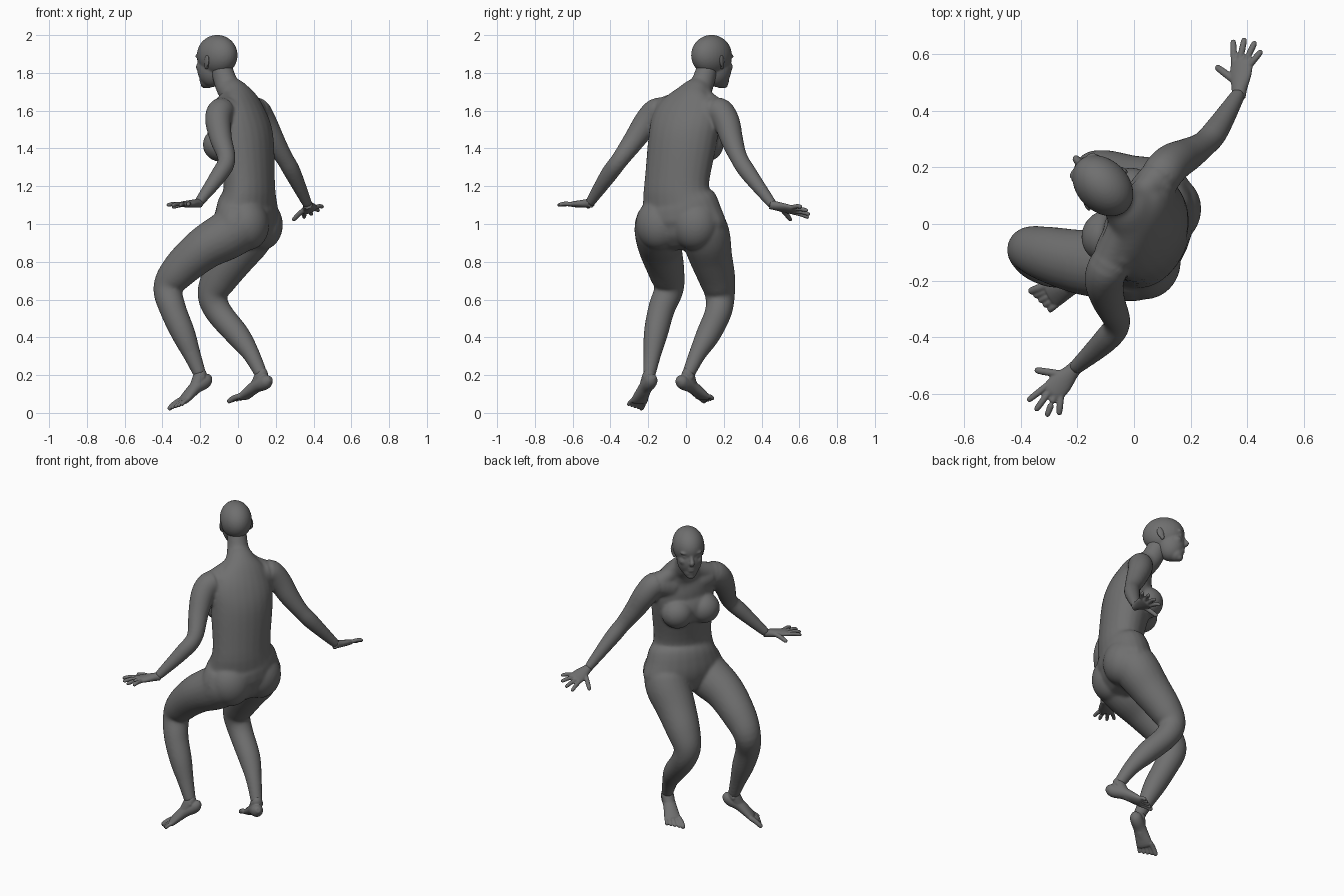
import bpy, bmesh, math
from mathutils import Vector, Matrix

cube = bpy.data.objects.get("Cube")
if cube:
    bpy.data.objects.remove(cube, do_unlink=True)

GREY = (.16, .16, .16, 1)
grey = bpy.data.materials.new("dark_grey")
grey.use_nodes = True
grey.diffuse_color = GREY
shader = grey.node_tree.nodes["Principled BSDF"]
shader.inputs["Base Color"].default_value = GREY
shader.inputs["Roughness"].default_value = .6

# The body twists: hips, chest and face each look further round
UP = Vector((0, 0, 1))
HIP_FRONT = Vector((-.93, .36, 0)).normalized()
CHEST_FRONT = Vector((-.88, .48, 0)).normalized()
FACE_FRONT = Vector((-.7, .7, 0)).normalized()


def right_of(forward):
    return forward.cross(UP).normalized()


HIP_RIGHT, CHEST_RIGHT, FACE_RIGHT = map(right_of, (HIP_FRONT, CHEST_FRONT, FACE_FRONT))


def spline(rows, i, t):
    """Catmull-Rom value between stations i and i+1."""
    before, start = rows[max(i - 1, 0)], rows[i]
    end, after = rows[i + 1], rows[min(i + 2, len(rows) - 1)]
    return [b + t / 2 * (c - a + t * (2*a - 5*b + 4*c - d + t * (3*b - a - 3*c + d)))
            for a, b, c, d in zip(before, start, end, after)]


def loft(bm, centres, widths, depths=None, side=HIP_RIGHT, end_side=None, steps=5, sides=24):
    """Closed elliptical tube along a smooth path."""
    depths = depths or widths
    stations = [(*c, w, d) for c, w, d in zip(centres, widths, depths)]
    rows = [spline(stations, i, k / steps)
            for i in range(len(stations) - 1) for k in range(steps)]
    rows.append(stations[-1])
    rings = []
    for n, row in enumerate(rows):
        behind, ahead = rows[max(n - 1, 0)], rows[min(n + 1, len(rows) - 1)]
        along = (Vector(ahead[:3]) - Vector(behind[:3])).normalized()
        across = side.lerp(end_side or side, n / (len(rows) - 1))
        across = (across - along * across.dot(along)).normalized()
        out = along.cross(across)
        angles = [math.tau * k / sides for k in range(sides)]
        rings.append([bm.verts.new(Vector(row[:3]) + across * row[3] * math.cos(a)
                                   + out * row[4] * math.sin(a)) for a in angles])
    for ring, following in zip(rings, rings[1:]):
        for k in range(sides):
            j = (k + 1) % sides
            bm.faces.new((ring[k], ring[j], following[j], following[k]))
    bm.faces.new(rings[0][::-1])
    bm.faces.new(rings[-1])


def ball(bm, centre, size, forward, tilt=0):
    """Ellipsoid; size is (forward, sideways, up)."""
    axes = Matrix((forward, UP.cross(forward), UP)).transposed().to_4x4()
    place = (Matrix.Translation(centre) @ axes @ Matrix.Rotation(tilt, 4, 'Y')
             @ Matrix.Diagonal((*size, 1)))
    bmesh.ops.create_uvsphere(bm, u_segments=32, v_segments=20, radius=1, matrix=place)


def digit(bm, base, tip, radius):
    """Finger or toe with a rounded tip and a slight arch."""
    middle = base.lerp(tip, .5) + UP * .004
    loft(bm, [base, middle, base.lerp(tip, .9), tip],
         [radius, radius, radius * .85, radius * .3], steps=4, sides=12)


def finish(bm, name, voxel, smooth):
    """Fuse the overlapping pieces into one smooth skin."""
    bmesh.ops.recalc_face_normals(bm, faces=bm.faces)
    mesh = bpy.data.meshes.new(name)
    bm.to_mesh(mesh)
    bm.free()
    mesh.materials.append(grey)
    obj = bpy.data.objects.new(name, mesh)
    bpy.context.collection.objects.link(obj)
    fuse = obj.modifiers.new("fuse", 'REMESH')
    fuse.mode = 'VOXEL'
    fuse.voxel_size = voxel
    fuse.use_smooth_shade = True
    soften = obj.modifiers.new("soften", 'SMOOTH')
    soften.factor = .5
    soften.iterations = smooth


# Body: torso and neck, from the crotch up
bm = bmesh.new()
loft(bm,
     [(.07, -.03, .87), (.06, -.03, .92), (.045, -.03, 1), (.05, -.035, 1.1),
      (.06, -.05, 1.2), (.04, -.02, 1.43), (.025, 0, 1.55), (.01, .025, 1.635),
      (-.02, .05, 1.69), (-.06, .085, 1.74), (-.095, .12, 1.85)],
     [.1, .22, .255, .22, .18, .19, .19, .155, .095, .063, .055],
     [.05, .115, .15, .147, .126, .14, .125, .095, .078, .064, .058],
     HIP_RIGHT, CHEST_RIGHT)
# Buttocks and breasts, then the chest between them
HIPS, CHEST = Vector((.04, -.03, 1)), Vector((.04, -.02, 1.42))
for sign in (-1, 1):
    ball(bm, HIPS - HIP_FRONT * .045 + HIP_RIGHT * .1 * sign,
         (.118, .128, .14), HIP_FRONT, .1)
    ball(bm, CHEST + CHEST_FRONT * .108 + CHEST_RIGHT * .085 * sign,
         (.09, .094, .09), CHEST_FRONT, -.15)
ball(bm, CHEST + CHEST_FRONT * .085 + UP * .03, (.08, .165, .11), CHEST_FRONT, -.35)
# Slopes from the neck to the shoulders
for bend, shoulder in (((-.04, .02, 1.685), (-.085, -.125, 1.61)),
                       ((.015, .1, 1.675), (.085, .165, 1.605))):
    loft(bm, [(-.07, .1, 1.76), bend, shoulder], [.035, .045, .06])
# Arms, shoulder to wrist
LEFT_WRIST, RIGHT_WRIST = Vector((-.21, -.51, 1.11)), Vector((.37, .46, 1.1))
for path in ([(-.03, -.05, 1.58), (-.085, -.14, 1.6), (-.105, -.2, 1.55),
              (-.09, -.27, 1.45), (-.06, -.35, 1.34), (-.1, -.41, 1.26), LEFT_WRIST],
             [(.05, .09, 1.58), (.095, .17, 1.6), (.135, .215, 1.54),
              (.19, .245, 1.44), (.245, .28, 1.35), (.29, .33, 1.27), RIGHT_WRIST]):
    loft(bm, path, [.085, .074, .07, .059, .047, .045, .026])
# Legs, hip to ankle
LEFT_ANKLE, RIGHT_ANKLE = Vector((-.2, -.195, .2)), Vector((.125, .01, .2))
for path in ([(.05, -.11, 1.08), (.02, -.14, 1), (-.05, -.14, .945), (-.18, -.135, .87),
              (-.31, -.105, .755), (-.37, -.09, .66), (-.345, -.13, .55),
              (-.29, -.16, .42), (-.24, -.18, .3), LEFT_ANKLE],
             [(.09, .05, 1.08), (.08, .08, 1), (.05, .105, .93), (-.02, .13, .83),
              (-.1, .165, .71), (-.135, .18, .62), (-.1, .17, .53),
              (0, .115, .41), (.07, .06, .31), RIGHT_ANKLE]):
    loft(bm, path, [.08, .125, .13, .115, .097, .079, .071, .064, .046, .034])
finish(bm, "body", .0075, 16)


def on_head(forward, right, height):
    return Vector((-.11, .135, height)) + FACE_FRONT * forward + FACE_RIGHT * right


# Head: skull, jaw, mouth, chin
bm = bmesh.new()
for forward, height, size in ((0, 1.893, (.122, .092, .108)), (.04, 1.825, (.083, .073, .1)),
                              (.07, 1.765, (.045, .044, .046)), (.09, 1.79, (.028, .036, .03)),
                              (.09, 1.738, (.022, .026, .02))):
    ball(bm, on_head(forward, 0, height), size, FACE_FRONT)
# Nose and lips
loft(bm, [on_head(.105, 0, 1.885), on_head(.122, 0, 1.85),
          on_head(.134, 0, 1.83), on_head(.11, 0, 1.815)],
     [.01, .011, .014, .013], side=FACE_RIGHT)
for height in (1.779, 1.793):
    ball(bm, on_head(.113, 0, height), (.01, .022, .008), FACE_FRONT)
# Brows, eyes and cheeks
for sign in (-1, 1):
    ball(bm, on_head(.1, .034 * sign, 1.888), (.016, .03, .01), FACE_FRONT)
    ball(bm, on_head(.093, .034 * sign, 1.864), (.018, .018, .01), FACE_FRONT)
    ball(bm, on_head(.075, .042 * sign, 1.832), (.034, .026, .028), FACE_FRONT)
finish(bm, "head", .0055, 7)

# Ears: shell and lobe
for sign, name in ((-1, "left_ear"), (1, "right_ear")):
    bm = bmesh.new()
    turned = (FACE_FRONT - FACE_RIGHT * .3 * sign).normalized()
    ball(bm, on_head(-.01, .088 * sign, 1.862), (.021, .009, .034), turned, -.2)
    ball(bm, on_head(0, .08 * sign, 1.836), (.012, .011, .017), FACE_FRONT)
    finish(bm, name, .004, 3)


# Hands: palm, a fan of four fingers, thumb
def hand(name, wrist, reach, thumb_side):
    bm = bmesh.new()
    reach, thumb_side = reach.normalized(), thumb_side.normalized()
    loft(bm, [wrist + reach * d for d in (-.015, .015, .07, .115, .125)],
         [.025, .028, .041, .041, .03], [.025, .023, .019, .015, .008], thumb_side)
    for i in range(4):
        base = wrist + reach * (.115 - .006 * abs(i - 1)) + thumb_side * (.03 - .02 * i)
        fan = .15 - .27 * i
        aim = reach * math.cos(fan) + thumb_side * math.sin(fan)
        digit(bm, base, base + aim * (.07 if i == 3 else .09), .0118)
    digit(bm, wrist + reach * .04 + thumb_side * .01,
          wrist + (reach + thumb_side) * .1 - UP * .015, .0135)
    finish(bm, name, .004, 4)


hand("left_hand", LEFT_WRIST, Vector((-.68, -.73, -.05)), Vector((-.73, .68, 0)))
hand("right_hand", RIGHT_WRIST, Vector((.1, 1, -.25)), Vector((-.9, 0, -.42)))


# Feet: heel to toes, instep from the ankle, ankle bones, five toes
def foot(name, ankle, heel, pad, toe, inner):
    bm = bmesh.new()
    heel, pad, toe = map(Vector, (heel, pad, toe))
    along = (toe - heel).normalized()
    side = right_of(along)
    arch = heel.lerp(pad, .5) + UP * .01
    loft(bm, [heel - along * .034, heel - along * .012, heel + along * .02,
              arch, pad, pad.lerp(toe, .2)],
         [.014, .032, .037, .038, .048, .042], [.014, .032, .038, .033, .022, .013], side)
    loft(bm, [ankle + UP * .035, ankle, arch, pad], [.018, .035, .033, .02], side=side)
    for sign in (-1, 1):
        ball(bm, ankle - UP * .01 + side * .024 * sign, (.016, .013, .018), HIP_FRONT)
    for i in range(5):
        spread = side * inner * (.037 - .0185 * i)
        digit(bm, pad + spread, toe + spread * 1.25 - along * .009 * i,
              .015 if i == 0 else .011)
    finish(bm, name, .004, 4)


foot("left_foot", LEFT_ANKLE, (-.17, -.185, .174), (-.285, -.247, .07), (-.348, -.28, .018), 1)
foot("right_foot", RIGHT_ANKLE, (.15, -.022, .167), (.035, .085, .09), (-.024, .135, .058), -1)
